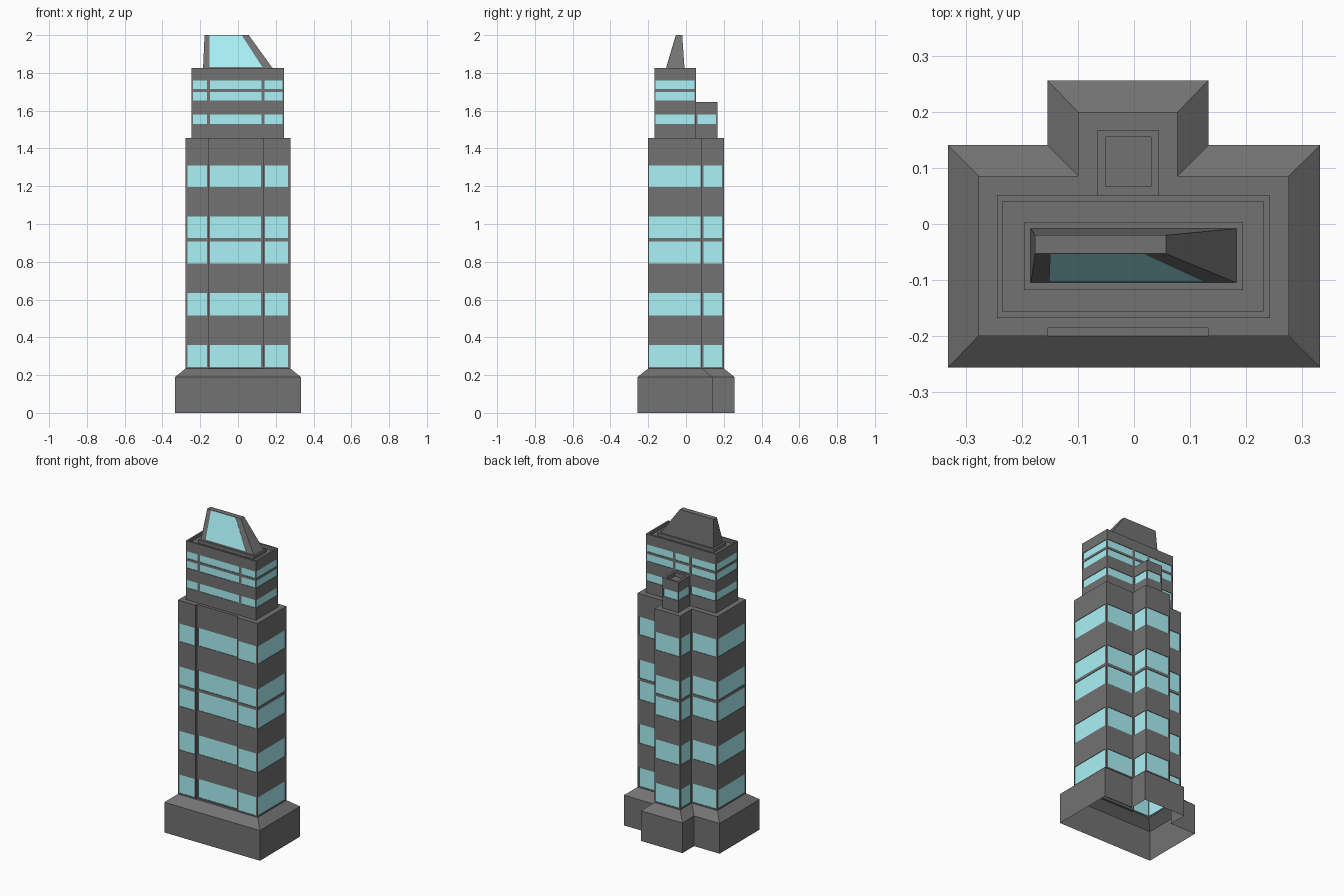
import bpy, bmesh
from mathutils import Vector

if "Cube" in bpy.data.objects:
    bpy.data.objects.remove(bpy.data.objects["Cube"])


def material(name, r, g, b):
    m = bpy.data.materials.new(name)
    m.diffuse_color = (r, g, b, 1)
    m.use_nodes = True
    m.node_tree.nodes["Principled BSDF"].inputs["Base Color"].default_value = m.diffuse_color
    return m


stone = material("dark_stone", 0.17, 0.17, 0.17)
glass = material("glass", 0.40, 0.89, 0.93)


def loft(name, sections, cap=True, bottom=False, mat=stone):
    """Skin a stack of (outline, z) rings; optionally close the ends."""
    bm = bmesh.new()
    rings = [[bm.verts.new((x, y, z)) for x, y in pts] for pts, z in sections]
    for a, b in zip(rings, rings[1:]):
        for i in range(len(a)):
            j = (i + 1) % len(a)
            bm.faces.new((a[i], a[j], b[j], b[i]))
    if cap:
        bm.faces.new(rings[-1])
    if bottom:
        bm.faces.new(rings[0][::-1])
    bmesh.ops.recalc_face_normals(bm, faces=bm.faces)
    me = bpy.data.meshes.new(name)
    bm.to_mesh(me)
    bm.free()
    me.materials.append(mat)
    ob = bpy.data.objects.new(name, me)
    bpy.context.collection.objects.link(ob)
    return ob


def rect(x0, x1, y0, y1):
    return [(x0, y0), (x1, y0), (x1, y1), (x0, y1)]


def tee(x0, x1, y0, y1, wx0, wx1, wy, front=()):
    """T-shaped plan: wide block with a narrower wing at the back."""
    return [(x0, y0), *front, (x1, y0), (x1, y1), (wx1, y1),
            (wx1, wy), (wx0, wy), (wx0, y1), (x0, y1)]


def windows(ob, bands, x_walls, y_walls, depth=0.003):
    """Cut recessed panes. Walls are (plane position, pane start, pane end)."""
    ob.data.materials.append(glass) if len(ob.data.materials) < 2 else None
    bm = bmesh.new()
    bm.from_mesh(ob.data)

    def on_wall(axis, pos):
        return [f for f in bm.faces if abs(f.normal[axis]) > 0.99
                and abs(f.calc_center_median()[axis] - pos) < 1e-4]

    def cut(axis, pos, c_axis, c):
        faces = on_wall(axis, pos)
        geom = set(faces)
        for f in faces:
            geom.update(f.edges, f.verts)
        co, no = Vector(), Vector()
        co[c_axis] = c
        no[c_axis] = 1
        bmesh.ops.bisect_plane(bm, geom=list(geom), dist=1e-6, plane_co=co, plane_no=no)

    panes = [(0, *w) for w in x_walls] + [(1, *w) for w in y_walls]
    for axis, pos, a, b in panes:
        for c in (a, b):
            cut(axis, pos, 1 - axis, c)
        for c in (z for band in bands for z in band):
            cut(axis, pos, 2, c)
    for axis, pos, a, b in panes:
        for z0, z1 in bands:
            hit = []
            for f in on_wall(axis, pos):
                m = f.calc_center_median()
                if a < m[1 - axis] < b and z0 < m.z < z1:
                    hit.append(f)
            if len(hit) > 1:
                hit = bmesh.ops.dissolve_faces(bm, faces=hit)["region"]
            bmesh.ops.inset_individual(bm, faces=hit, thickness=0, depth=-depth)
            for f in hit:
                f.material_index = 1
    bm.to_mesh(ob.data)
    bm.free()


# Base: open-bottomed plinth with sloped top
wide = tee(-0.333, 0.333, -0.257, 0.141, -0.155, 0.133, 0.257)
narrow = tee(-0.278, 0.277, -0.2, 0.086, -0.1, 0.078, 0.2)
loft("base", [(wide, 0), (wide, 0.19), (narrow, 0.235)], cap=False)

# Tower shaft with a shallow recessed centre bay at the front
NB = -0.186
notch = [(-0.155, -0.2), (-0.155, NB), (0.133, NB), (0.133, -0.2)]
shaft = tee(-0.278, 0.277, -0.2, 0.086, -0.1, 0.078, 0.2, notch)
tower = loft("tower", [(shaft, 0.235), (shaft, 1.455)])
bay = rect(-0.155, 0.133, -0.2, NB)
loft("bay_ledge", [(bay, 0.23), (bay, 0.235)], bottom=True)
windows(tower,
        [(0.243, 0.36), (0.515, 0.635), (0.79, 0.907), (0.925, 1.04), (1.197, 1.31)],
        [(-0.278, -0.195, 0.076), (0.277, -0.195, 0.076),
         (-0.1, 0.093, 0.19), (0.078, 0.093, 0.19)],
        [(-0.2, -0.268, -0.163), (NB, -0.147, 0.122), (-0.2, 0.143, 0.264),
         (0.086, -0.268, -0.108), (0.086, 0.086, 0.266), (0.2, -0.092, 0.07)])

# Upper block with rim, gutter and roof deck
outer = rect(-0.245, 0.243, -0.168, 0.052)
rim = rect(-0.235, 0.232, -0.156, 0.04)
deck = rect(-0.197, 0.195, -0.118, 0.003)
block = loft("upper_block", [(outer, 1.455), (outer, 1.825), (rim, 1.825),
                             (rim, 1.805), (deck, 1.805), (deck, 1.825)])
sides = [(-0.245, -0.162, 0.044), (0.243, -0.162, 0.044)]
fronts = [(-0.168, -0.239, -0.165), (-0.168, -0.148, 0.124), (-0.168, 0.141, 0.235)]
backs = [(0.052, -0.238, -0.072), (0.052, 0.053, 0.236)]
windows(block, [(1.53, 1.58)], sides, fronts + backs)
windows(block, [(1.655, 1.70), (1.715, 1.76)], sides,
        fronts + backs + [(0.052, -0.058, 0.038)])

# Rear turret with sunken roof
t_out = rect(-0.065, 0.045, 0.052, 0.168)
t_in = rect(-0.05, 0.03, 0.067, 0.156)
turret = loft("rear_turret", [(t_out, 1.455), (t_out, 1.645), (t_in, 1.645), (t_in, 1.62)])
windows(turret, [(1.53, 1.58)],
        [(-0.065, 0.06, 0.16), (0.045, 0.06, 0.16)], [(0.168, -0.058, 0.038)])

# Sloping crown and its tilted glass front
loft("crown", [(rect(-0.185, 0.183, -0.105, -0.008), 1.825),
               (rect(-0.177, 0.057, -0.053, -0.02), 2.0)])
loft("crown_glass", [(rect(-0.152, 0.128, -0.104, -0.099), 1.832),
                     (rect(-0.15, 0.021, -0.0546, -0.0496), 1.998)],
     bottom=True, mat=glass)
